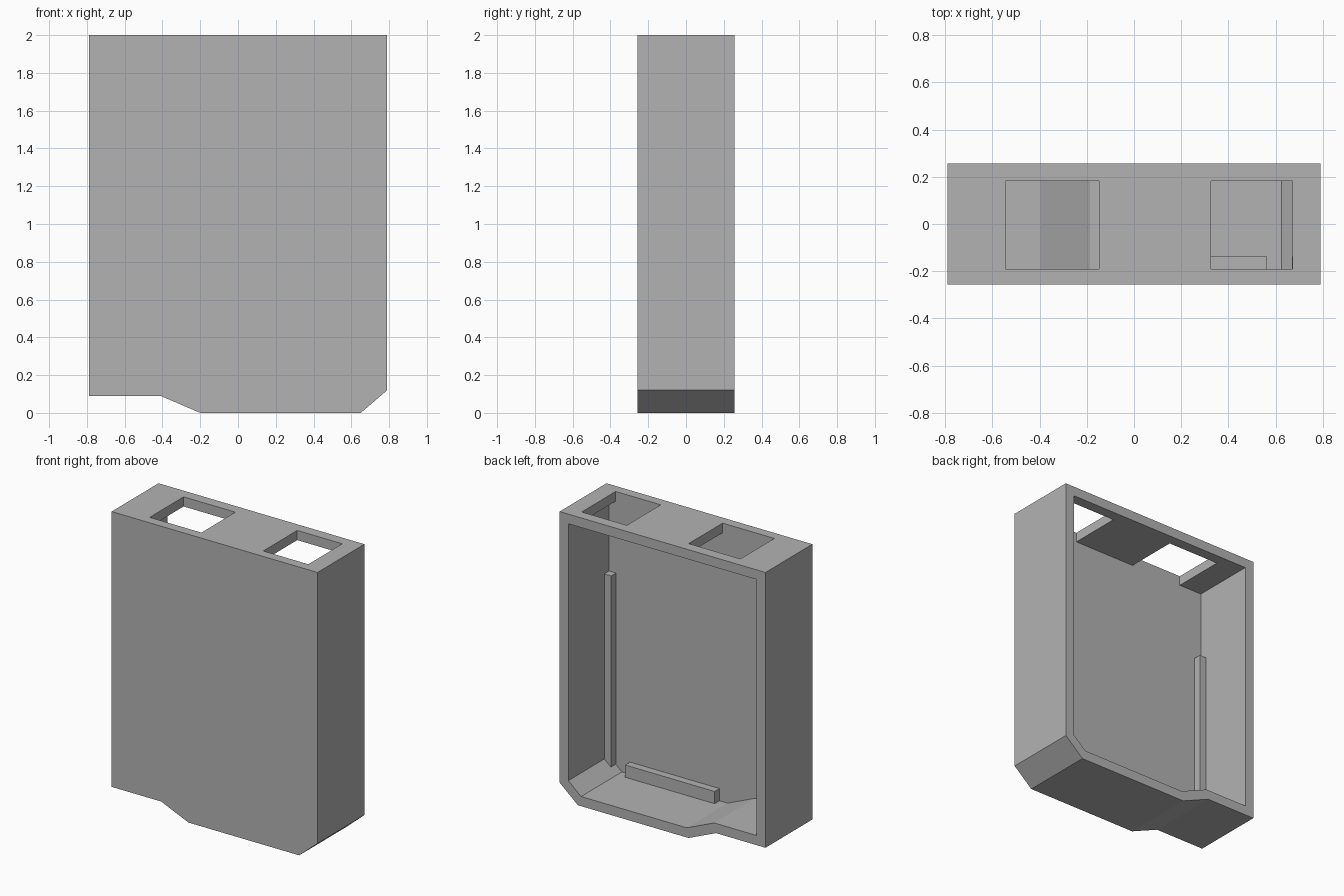
import bpy
import bmesh

if "Cube" in bpy.data.objects:
    bpy.data.objects.remove(bpy.data.objects["Cube"], do_unlink=True)

grey = bpy.data.materials.new("mid_grey")
grey.use_nodes = True
colour = (0.45, 0.45, 0.45, 1)
grey.diffuse_color = colour
grey.node_tree.nodes["Principled BSDF"].inputs["Base Color"].default_value = colour

HALF_W, HALF_D, WALL = 0.79, 0.257, 0.067
IN_W = HALF_W - WALL
IN_FRONT = -HALF_D + WALL
BAR_BACK = IN_FRONT + 0.053


def prism(name, outline, y0, y1):
    """Extrude an x-z outline from y0 to y1."""
    bm = bmesh.new()
    face = bm.faces.new([bm.verts.new((x, y0, z)) for x, z in outline])
    ext = bmesh.ops.extrude_face_region(bm, geom=[face])["geom"]
    verts = [v for v in ext if isinstance(v, bmesh.types.BMVert)]
    bmesh.ops.translate(bm, verts=verts, vec=(0, y1 - y0, 0))
    bmesh.ops.recalc_face_normals(bm, faces=bm.faces)
    mesh = bpy.data.meshes.new(name)
    bm.to_mesh(mesh)
    bm.free()
    mesh.materials.append(grey)
    obj = bpy.data.objects.new(name, mesh)
    bpy.context.collection.objects.link(obj)
    return obj


def block(name, x0, x1, y0, y1, z0, z1):
    return prism(name, [(x0, z0), (x1, z0), (x1, z1), (x0, z1)], y0, y1)


def cut(target, cutter):
    """Subtract the cutter and discard it."""
    cutter.hide_render = True
    mod = target.modifiers.new("cut", "BOOLEAN")
    mod.operation, mod.solver, mod.object = "DIFFERENCE", "EXACT", cutter
    bpy.context.view_layer.objects.active = target
    bpy.ops.object.modifier_apply(modifier=mod.name)
    bpy.data.objects.remove(cutter, do_unlink=True)


# Case body: stepped bottom on one side, chamfered corner on the other
case = prism("case", [(-HALF_W, 2), (-HALF_W, 0.09), (-0.41, 0.09), (-0.2, 0),
                      (0.65, 0), (HALF_W, 0.12), (HALF_W, 2)], -HALF_D, HALF_D)

# Hollow open at the back, following the outline at wall thickness
cut(case, prism("cavity_cutter",
                [(-IN_W, 2 - WALL), (-IN_W, 0.09 + WALL), (-0.396, 0.09 + WALL),
                 (-0.186, WALL), (0.625, WALL), (IN_W, 0.151), (IN_W, 2 - WALL)],
                IN_FRONT, HALF_D + 0.1))

# Two windows through the top wall
for x0, x1 in ((-0.545, -0.148), (0.327, 0.673)):
    cut(case, block("window_cutter", x0, x1, IN_FRONT, 0.182, 1.8, 2.1))

# Corner ribs inside, rising from the floor
for side, name, floor in ((1, "left_rib", 0.11), (-1, "right_rib", 0.15)):
    x0, x1 = sorted((side * (IN_W - 0.053), side * (IN_W + 0.005)))
    block(name, x0, x1, IN_FRONT - 0.005, BAR_BACK, floor, 1.435)

# Low ledge along the floor against the front wall
block("floor_ledge", -0.124, 0.563, IN_FRONT - 0.005, BAR_BACK, WALL - 0.005, 0.152)
